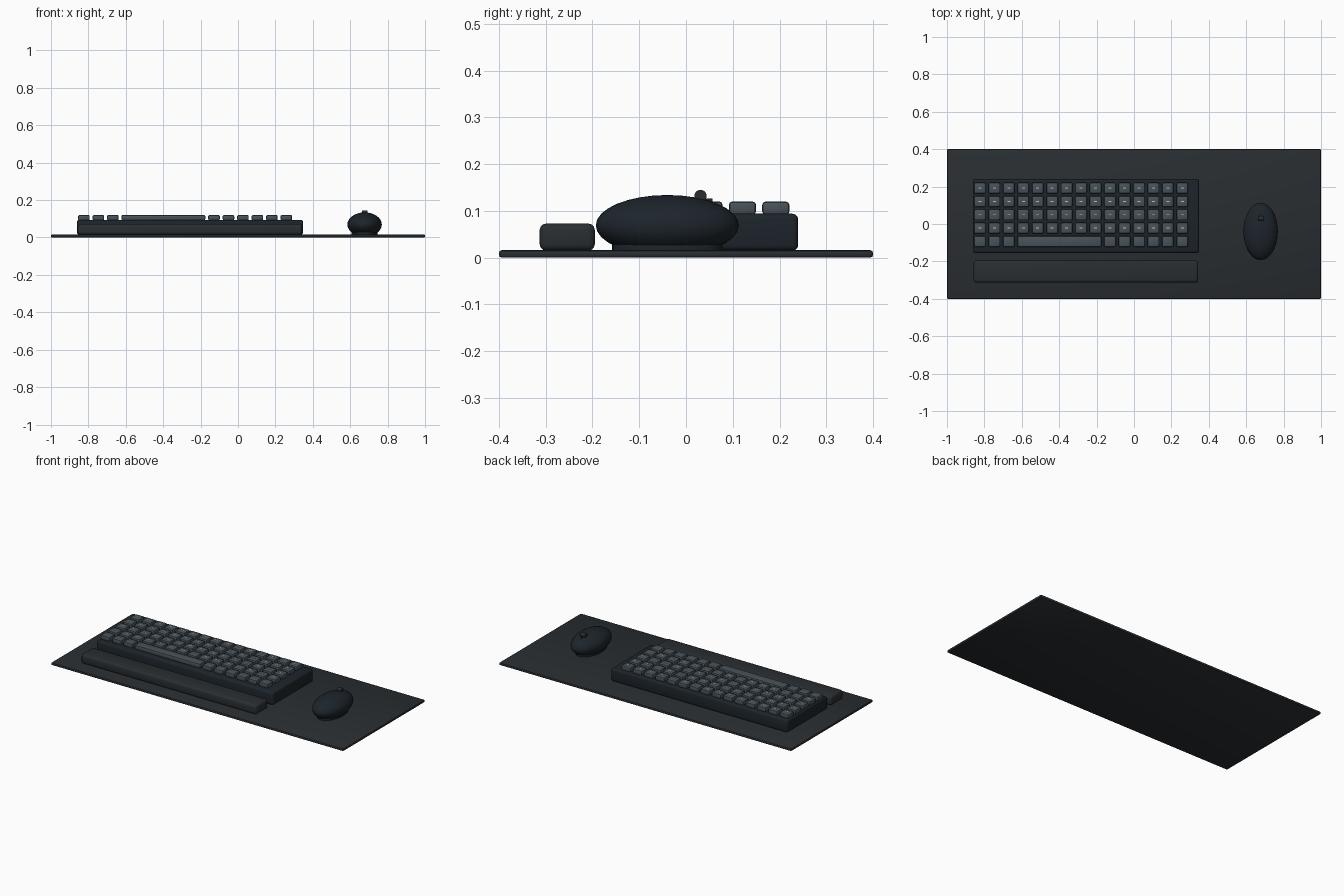
import bpy, bmesh, math

if "Cube" in bpy.data.objects:
    bpy.data.objects.remove(bpy.data.objects["Cube"])


def material(name, r, g, b):
    m = bpy.data.materials.new(name)
    m.diffuse_color = (r, g, b, 1)
    m.use_nodes = True
    m.node_tree.nodes["Principled BSDF"].inputs["Base Color"].default_value = m.diffuse_color
    return m


MAT = material("mat_grey", 0.022, 0.027, 0.031)
CASE = material("case_dark", 0.012, 0.018, 0.024)
KEY = material("key_grey", 0.065, 0.085, 0.1)
MARK = material("mark_light", 0.5, 0.53, 0.56)


def finish(obj, name, mat):
    obj.name = obj.data.name = name
    obj.data.materials.append(mat)
    bpy.ops.object.shade_smooth_by_angle(angle=math.radians(35))
    return obj


def box(name, x0, x1, y0, y1, z0, z1, mat, bevel=0.0, segments=2):
    bpy.ops.mesh.primitive_cube_add(size=1, location=((x0 + x1) / 2, (y0 + y1) / 2, (z0 + z1) / 2))
    obj = bpy.context.object
    obj.scale = (x1 - x0, y1 - y0, z1 - z0)
    bpy.ops.object.transform_apply(location=False, scale=True)
    if bevel:
        bm = bmesh.new()
        bm.from_mesh(obj.data)
        bmesh.ops.bevel(bm, geom=bm.edges[:], offset=bevel, segments=segments,
                        profile=0.5, affect='EDGES')
        bm.to_mesh(obj.data)
        bm.free()
    return finish(obj, name, mat)


# Desk mat, keyboard case and wrist rest
box("desk_mat", -1, 1, -0.4, 0.4, 0, 0.016, MAT, 0.006)
box("keyboard_case", -0.861, 0.348, -0.155, 0.24, 0.015, 0.094, CASE, 0.012, 3)
box("wrist_rest", -0.857, 0.343, -0.313, -0.195, 0.015, 0.073, MAT, 0.014, 3)

# Keycaps: one shared mesh for single keys, a long one for the space bar
X0, DX, Y0, DY = -0.824, 0.0773, 0.192, 0.0713
W, D = 0.031, 0.029
Z0, Z1 = 0.092, 0.12
key = box("key", -W, W, -D, D, Z0, Z1, KEY, 0.007)
mark = box("key_mark", -0.008, 0.008, -0.002, 0.002, Z1 - 0.001, Z1 + 0.0006, MARK)


def copy_to(source, name, x, y):
    obj = bpy.data.objects.new(name, source.data)
    obj.location = (x, y, source.location.z)
    bpy.context.collection.objects.link(obj)


for row in range(5):
    for col in range(15):
        x, y = X0 + col * DX, Y0 - row * DY
        if row == 4 and 3 <= col <= 8:
            continue
        copy_to(key, f"key_{row}_{col}", x, y)
        if row < 4:
            copy_to(mark, f"key_mark_{row}_{col}", x, y)
bpy.data.objects.remove(key)
bpy.data.objects.remove(mark)
ys = Y0 - 4 * DY
box("space_bar", X0 + 3 * DX - W, X0 + 8 * DX + W, ys - D, ys + D, Z0, Z1, KEY, 0.007)

# Mouse body with flat base, scroll wheel and button seam
MX, MY = 0.677, -0.04
bpy.ops.mesh.primitive_uv_sphere_add(segments=32, ring_count=16, radius=1, location=(MX, MY, 0.069))
body = bpy.context.object
body.scale = (0.092, 0.153, 0.065)
bpy.ops.object.transform_apply(location=False, scale=True)
bm = bmesh.new()
bm.from_mesh(body.data)
cut = bmesh.ops.bisect_plane(bm, geom=bm.verts[:] + bm.edges[:] + bm.faces[:],
                             plane_co=(0, 0, -0.053), plane_no=(0, 0, -1), clear_outer=True)
bmesh.ops.holes_fill(bm, edges=[e for e in cut["geom_cut"] if isinstance(e, bmesh.types.BMEdge)])
bm.to_mesh(body.data)
bm.free()
finish(body, "mouse_body", CASE)

bpy.ops.mesh.primitive_cylinder_add(vertices=32, radius=1, depth=1, location=(MX, MY, 0.022))
base = bpy.context.object
base.scale = (0.07, 0.118, 0.012)
bpy.ops.object.transform_apply(location=False, scale=True)
finish(base, "mouse_base", CASE)

bpy.ops.mesh.primitive_cylinder_add(vertices=24, radius=0.013, depth=0.03,
                                    location=(MX, 0.031, 0.132), rotation=(0, math.pi / 2, 0))
finish(bpy.context.object, "scroll_wheel", MAT)
box("button_seam", MX - 0.002, MX + 0.002, 0.0, 0.057, 0.11, 0.127, CASE)
